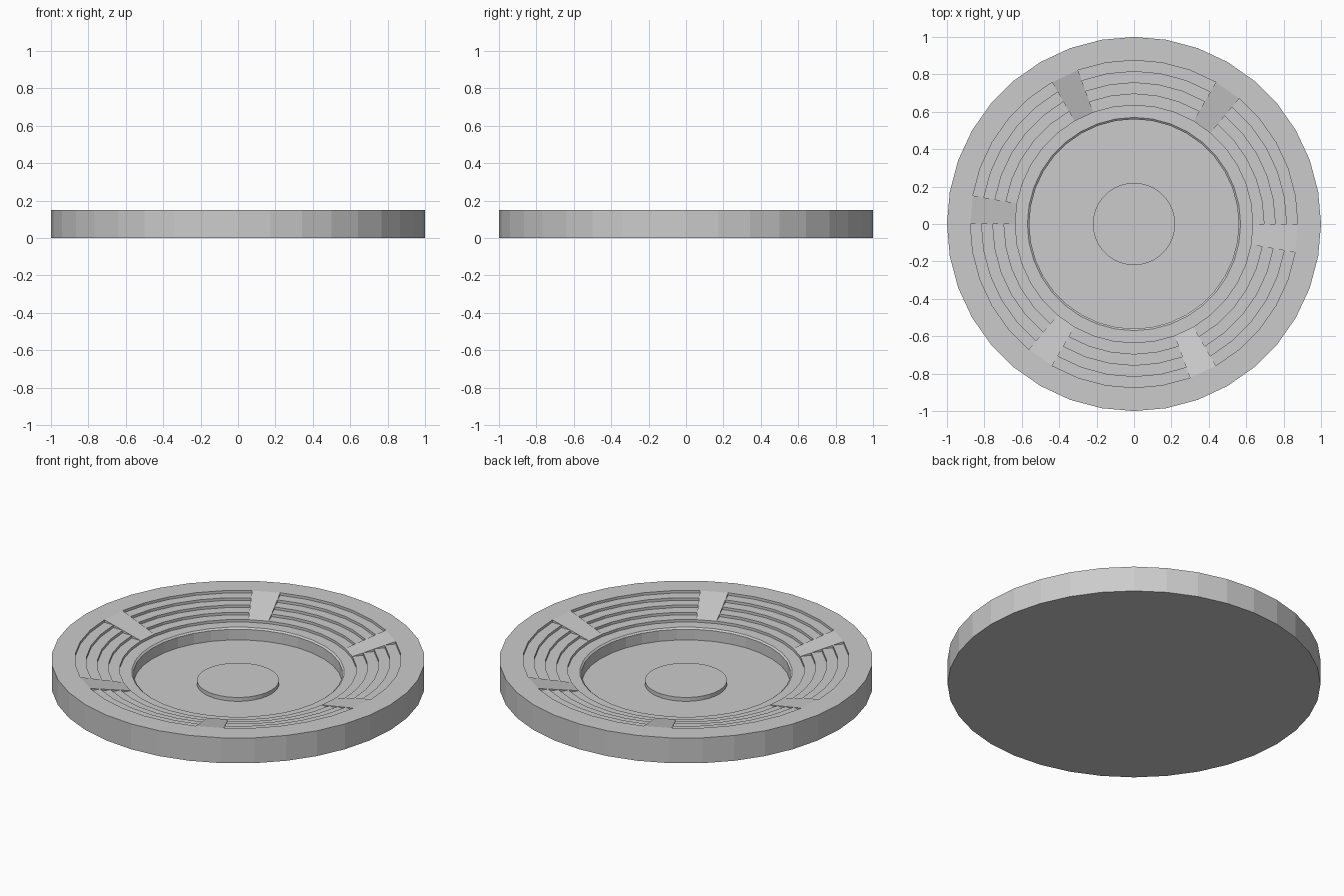
import bpy, bmesh
from math import sin, cos, radians

if "Cube" in bpy.data.objects:
    bpy.data.objects.remove(bpy.data.objects["Cube"])

SEG = 36
TOP, STEP = 0.15, 0.015
RADII = [0.875, 0.815, 0.755, 0.695, 0.635]


def finish(bm, name):
    bmesh.ops.remove_doubles(bm, verts=bm.verts, dist=0.0002)
    bmesh.ops.recalc_face_normals(bm, faces=bm.faces)
    mesh = bpy.data.meshes.new(name)
    bm.to_mesh(mesh)
    bm.free()
    obj = bpy.data.objects.new(name, mesh)
    bpy.context.collection.objects.link(obj)
    return obj


def point(r, z, i):
    a = radians(i * 360 / SEG)
    return (r * cos(a), r * sin(a), z)


def face(bm, pts):
    bm.faces.new([bm.verts.new(p) for p in pts])


# Stepped and ramped cross-sections, running inward from the rim
stairs, ramp = [], []
for k, r in enumerate(RADII):
    stairs += [(r, TOP - k * STEP), (r, TOP - (k + 1) * STEP)]
    ramp.append((r, TOP - k * STEP))
low = TOP - len(RADII) * STEP
ramp.append((RADII[-1], low))
outer = [(1, 0), (1, TOP)]
FLOOR = 0.004
inner = [(0.57, low), (0.56, low - 0.008), (0.56, FLOOR)]

# Dish body: one 10 degree sector at a time, every sixth sector is a ramp
bm = bmesh.new()
for i in range(SEG):
    is_ramp = i % 6 == 5
    prof = outer + (ramp if is_ramp else stairs) + inner
    for (r0, z0), (r1, z1) in zip(prof, prof[1:]):
        face(bm, [point(r0, z0, i), point(r0, z0, i + 1),
                  point(r1, z1, i + 1), point(r1, z1, i)])
    # Triangular cheeks closing the ramp sides over each tread
    if is_ramp:
        for side in (i, i + 1):
            for k in range(len(RADII) - 1):
                z = TOP - k * STEP
                face(bm, [point(RADII[k], z, side),
                          point(RADII[k], z - STEP, side),
                          point(RADII[k + 1], z - STEP, side)])
# Recess floor and underside
face(bm, [point(0.56, FLOOR, i) for i in range(SEG)])
face(bm, [point(1, 0, -i) for i in range(SEG)])
finish(bm, "stepped_dish")

# Low round boss in the middle of the recess
bm = bmesh.new()
bmesh.ops.create_cone(bm, cap_ends=True, segments=SEG,
                      radius1=0.22, radius2=0.22, depth=0.023)
bmesh.ops.translate(bm, verts=bm.verts, vec=(0, 0, FLOOR + 0.0115))
finish(bm, "centre_boss")
